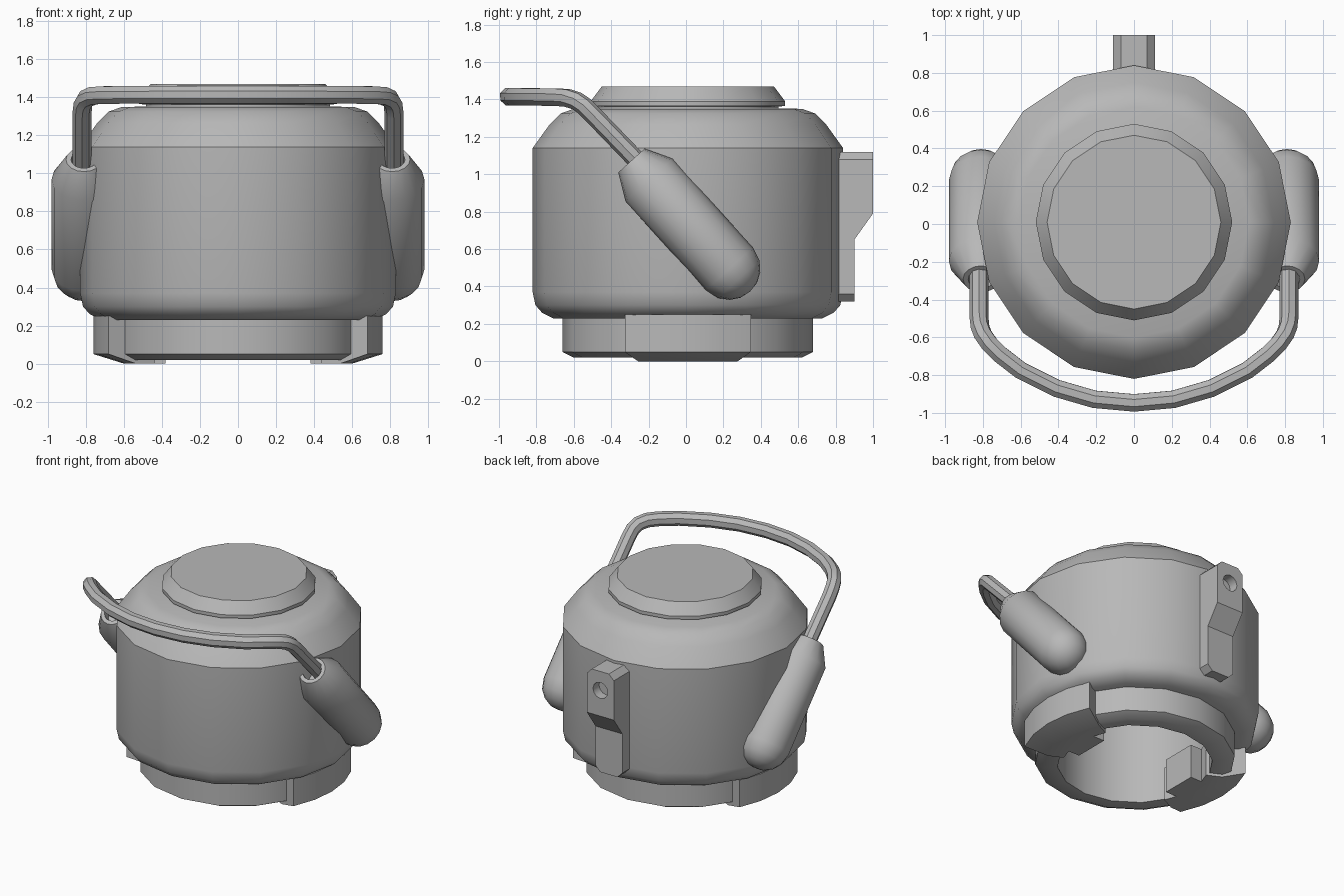
import bpy, bmesh, math
from mathutils import Vector, Matrix

if "Cube" in bpy.data.objects:
    bpy.data.objects.remove(bpy.data.objects["Cube"])

grey = bpy.data.materials.new("plain_grey")
grey.use_nodes = True
COLOUR = (0.48, 0.48, 0.48, 1)
grey.diffuse_color = COLOUR
grey.node_tree.nodes["Principled BSDF"].inputs["Base Color"].default_value = COLOUR
CENTRE = Matrix.Translation((0, 0.01, 0))


def finish(name, bm, smooth=True):
    bmesh.ops.remove_doubles(bm, verts=bm.verts, dist=0.0005)
    bmesh.ops.recalc_face_normals(bm, faces=bm.faces)
    mesh = bpy.data.meshes.new(name)
    bm.to_mesh(mesh)
    bm.free()
    obj = bpy.data.objects.new(name, mesh)
    bpy.context.collection.objects.link(obj)
    mesh.materials.append(grey)
    if smooth:
        shade(obj)
    return obj


def select(obj):
    bpy.ops.object.select_all(action='DESELECT')
    obj.select_set(True)
    bpy.context.view_layer.objects.active = obj


def shade(obj):
    select(obj)
    bpy.ops.object.shade_smooth_by_angle(angle=math.radians(32))


def lathe(name, profile, sides=16, closed=False, start=0, sweep=math.tau, matrix=CENTRE):
    """Turn an (r, z) profile about z, fully or through a partial sweep."""
    bm = bmesh.new()
    rings = []
    for i in range(sides + 1):
        a = start + sweep * i / sides
        rings.append([bm.verts.new((r * math.cos(a), r * math.sin(a), z)) for r, z in profile])
    count = len(profile)
    for a, b in zip(rings, rings[1:]):
        for j in range(count if closed else count - 1):
            k = (j + 1) % count
            bm.faces.new((a[j], b[j], b[k], a[k]))
    if sweep < math.tau:
        bm.faces.new(rings[0])
        bm.faces.new(rings[-1])
    bmesh.ops.dissolve_degenerate(bm, dist=0.0005, edges=bm.edges)
    bm.transform(matrix)
    return finish(name, bm)


def prism(name, points, offset):
    """Extrude a flat outline along the offset."""
    bm = bmesh.new()
    face = bm.faces.new([bm.verts.new(p) for p in points])
    grown = bmesh.ops.extrude_face_region(bm, geom=[face])["geom"]
    verts = [v for v in grown if isinstance(v, bmesh.types.BMVert)]
    bmesh.ops.translate(bm, verts=verts, vec=offset)
    return finish(name, bm, False)


def boolean(obj, cutter, operation):
    mod = obj.modifiers.new("cut", 'BOOLEAN')
    mod.operation, mod.solver, mod.object = operation, 'EXACT', cutter
    select(obj)
    bpy.ops.object.modifier_apply(modifier=mod.name)
    bpy.data.objects.remove(cutter)


# Round body with an open hollow underneath
lathe("body", [(0, .75), (.52, .75), (.52, .23), (.72, .23), (.78, .26), (.815, .30),
               (.83, .37), (.83, 1.14), (.74, 1.265), (.68, 1.325), (.61, 1.35), (0, 1.355)])

# Lid with a narrow neck and sloping rim
lathe("lid", [(.485, 1.34), (.485, 1.362), (.52, 1.365), (.52, 1.39), (.46, 1.47), (0, 1.47)])

# Base ring
lathe("base_ring", [(.52, .24), (.52, .02), (.61, .02), (.67, .05), (.67, .24)], closed=True)

# Side lugs with inner keys
for side, turn in (("left", 0), ("right", math.pi)):
    lathe(side + "_lug", [(.49, 0), (.6, 0), (.76, .05), (.76, .25), (.49, .25)],
          sides=4, closed=True, start=turn - .46, sweep=.92)
    s = math.cos(turn)
    prism(side + "_key", [(s * .38, -.12, 0), (s * .52, -.12, 0), (s * .52, .14, 0),
                          (s * .38, .14, 0)], (0, 0, .25))

# Slanted grips with rounded lower ends and a socket at the top
axis = Vector((0, -.67, .74)).normalized()
for side, x in (("left", .81), ("right", -.81)):
    place = Matrix.Translation((x, .245, .48)) @ axis.to_track_quat('Z', 'Y').to_matrix().to_4x4()
    lathe(side + "_grip", [(0, -.145), (.06, -.135), (.11, -.105), (.15, -.055), (.17, .02),
                           (.17, .66), (.095, .80), (.068, .80), (.068, .73), (0, .73)],
          matrix=place)

# Bent carrying bar
half = [(.82, -.22, 1.03), (.82, -.50, 1.32), (.815, -.545, 1.365), (.80, -.585, 1.392),
        (.765, -.635, 1.408), (.71, -.69, 1.412), (.6, -.775, 1.413), (.41, -.87, 1.414),
        (.21, -.928, 1.415)]
path = half + [(0, -.947, 1.415)] + [(-x, y, z) for x, y, z in reversed(half)]
curve = bpy.data.curves.new("carrying_bar", 'CURVE')
curve.dimensions = '3D'
curve.bevel_depth = .05
curve.bevel_resolution = 2
curve.use_fill_caps = True
spline = curve.splines.new('POLY')
spline.points.add(len(path) - 1)
for point, co in zip(spline.points, path):
    point.co = (*co, 1)
bar = bpy.data.objects.new("carrying_bar", curve)
bpy.context.collection.objects.link(bar)
curve.materials.append(grey)
select(bar)
bpy.ops.object.convert(target='MESH')
shade(bpy.context.view_layer.objects.active)

# Rear bracket: chamfered plate, stepped in depth, with a bolt hole
outline = [(-.07, .32), (.07, .32), (.11, .36), (.11, 1.08), (.07, 1.12),
           (-.07, 1.12), (-.11, 1.08), (-.11, .36)]
bracket = prism("rear_bracket", [(x, .78, z) for x, z in outline], (0, .22, 0))
step = [(.9, .2), (1.1, .2), (1.1, .92), (1, .79), (.9, .65)]
boolean(bracket, prism("step_cutter", [(-.3, y, z) for y, z in step], (.6, 0, 0)), 'DIFFERENCE')
hole = [(.06 * math.cos(math.tau * i / 12), .93, .98 + .06 * math.sin(math.tau * i / 12))
        for i in range(12)]
boolean(bracket, prism("hole_cutter", hole, (0, .2, 0)), 'DIFFERENCE')
shade(bracket)
